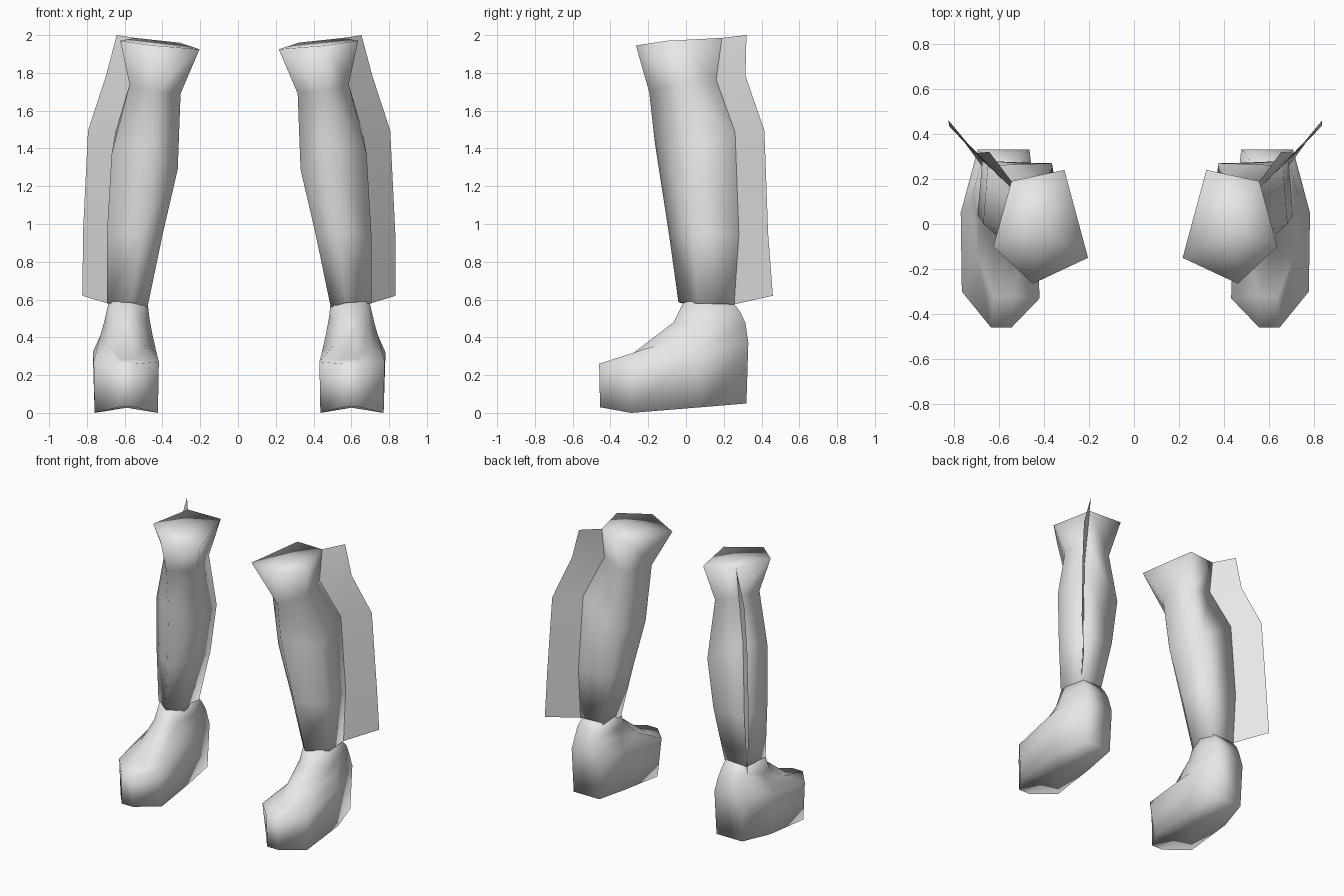
import bpy, bmesh
from mathutils import Vector

cube = bpy.data.objects.get("Cube")
if cube:
    bpy.data.objects.remove(cube)

# Single pale grey material
grey = bpy.data.materials.new("pale_grey")
grey.use_nodes = True
grey.diffuse_color = (0.8, 0.8, 0.8, 1)
grey.node_tree.nodes["Principled BSDF"].inputs["Base Color"].default_value = (0.8, 0.8, 0.8, 1)


def finish(bm, name):
    bmesh.ops.recalc_face_normals(bm, faces=bm.faces)
    mesh = bpy.data.meshes.new(name)
    bm.to_mesh(mesh)
    bm.free()
    mesh.materials.append(grey)
    for p in mesh.polygons:
        p.use_smooth = True
    obj = bpy.data.objects.new(name, mesh)
    bpy.context.scene.collection.objects.link(obj)


def place(p, side):
    """Points are given for the +x side; the pair sits a hair off centre."""
    return (p[0] * side + 0.006, p[1], p[2])


def loft(name, rings, side):
    """Skin a stack of closed rings and fan both ends."""
    bm = bmesh.new()
    loops = [[bm.verts.new(place(p, side)) for p in ring] for ring in rings]
    n = len(loops[0])
    for a, b in zip(loops, loops[1:]):
        for i in range(n):
            j = (i + 1) % n
            bm.faces.new((a[i], a[j], b[j], b[i]))
    for end in (loops[0], loops[-1]):
        c = bm.verts.new(sum((v.co for v in end), Vector()) / n)
        for i in range(n):
            bm.faces.new((end[i], end[(i + 1) % n], c))
    finish(bm, name)


def strip(name, inner, outer, side):
    """Thin sheet between two edges."""
    bm = bmesh.new()
    a, b = ([bm.verts.new(place(p, side)) for p in e] for e in (inner, outer))
    for i in range(len(a) - 1):
        bm.faces.new((a[i], a[i + 1], b[i + 1], b[i]))
    finish(bm, name)


# Shaft: five-sided rings, order back outer, back inner, inner, front, outer
shaft = [
    [(.55, .19, 1.985), (.315, .24, 1.96), (.21, -.15, 1.925), (.455, -.265, 1.945), (.63, -.10, 1.97)],
    [(.55, .16, 1.765), (.37, .18, 1.70), (.31, -.05, 1.69), (.455, -.195, 1.70), (.58, -.04, 1.74)],
    [(.655, .26, 1.485), (.37, .27, 1.30), (.325, 0, 1.29), (.46, -.165, 1.43), (.675, 0, 1.37)],
    [(.68, .28, .945), (.42, .27, .945), (.405, .03, .945), (.52, -.09, .945), (.70, .04, .945)],
    [(.68, .255, .575), (.50, .25, .57), (.485, .06, .56), (.57, -.04, .585), (.70, .06, .58)],
]

# Foot rings: heel outer, heel inner, arch, ball inner, toe inner, toe outer,
# ball outer, outer side
foot = [
    [(.69, .32, .05), (.48, .32, .05), (.45, .06, .03), (.43, -.29, 0),
     (.55, -.455, .03), (.64, -.455, .03), (.765, -.29, 0), (.755, .08, .03)],
    [(.70, .33, .37), (.47, .33, .37), (.44, .08, .33), (.425, -.33, .27),
     (.55, -.46, .26), (.64, -.46, .26), (.77, -.30, .27), (.775, .05, .32)],
    [(.68, .315, .475), (.49, .315, .475), (.46, .10, .42), (.50, -.15, .36),
     (.55, -.32, .285), (.63, -.32, .285), (.70, -.15, .36), (.735, .08, .41)],
    [(.68, .29, .53), (.50, .29, .53), (.475, .12, .50), (.50, 0, .49),
     (.56, -.065, .48), (.62, -.065, .48), (.69, 0, .47), (.715, .10, .48)],
    [(.66, .245, .59), (.505, .245, .59), (.485, .13, .59), (.50, .05, .59),
     (.56, -.01, .59), (.60, -.01, .59), (.67, .03, .59), (.69, .10, .59)],
]

# Fin: runs down the back outer corner of the shaft
fin_inner = [ring[0] for ring in shaft]
fin_outer = [(.648, .32, 2.0), (.705, .315, 1.785), (.80, .415, 1.495),
             (.827, .435, .945), (.829, .46, .62)]

for label, side in (("left", 1), ("right", -1)):
    loft(label + "_boot_shaft", shaft, side)
    loft(label + "_boot_foot", foot, side)
    strip(label + "_boot_fin", fin_inner, fin_outer, side)
